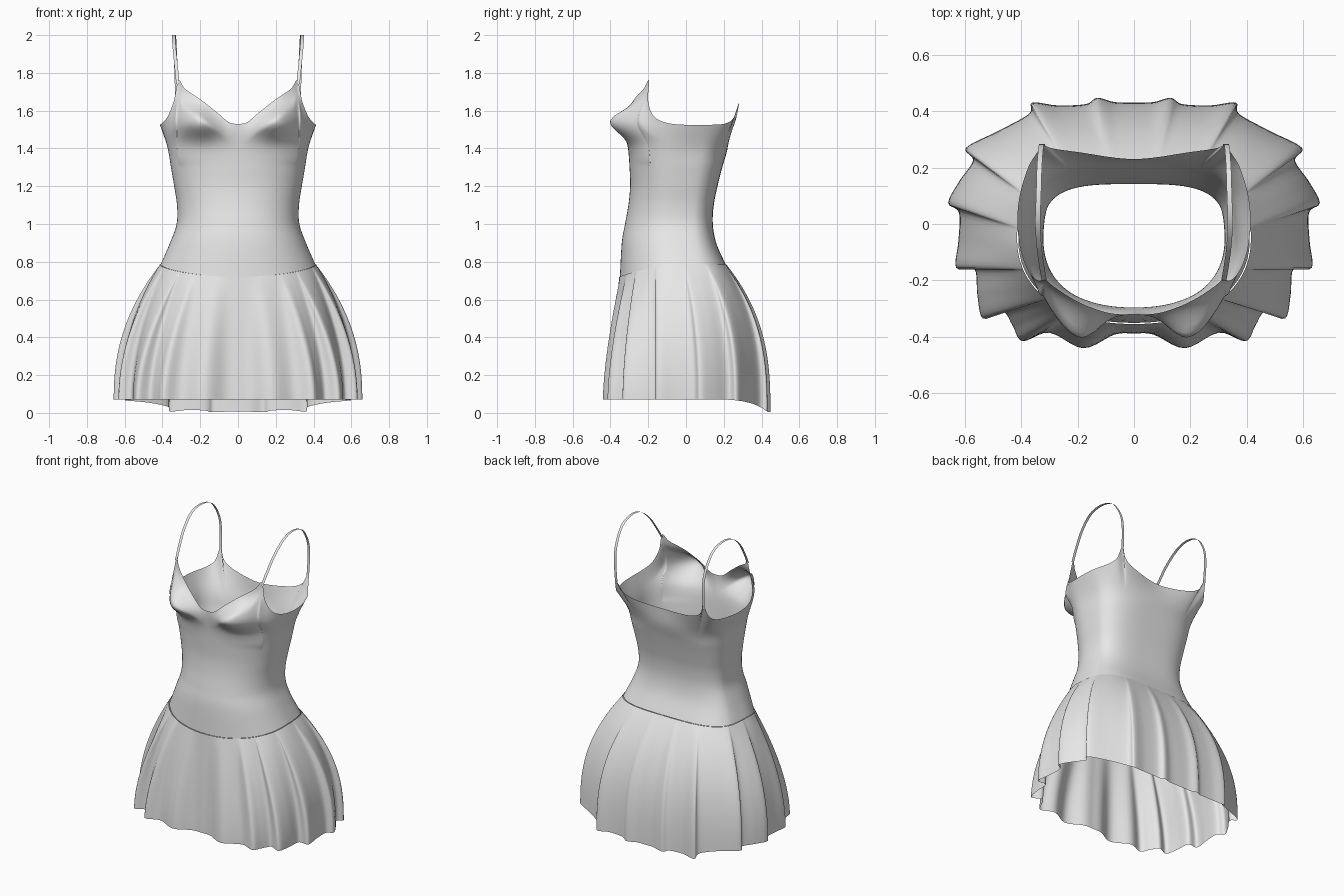
import bpy
import math
from mathutils import Vector

cube = bpy.data.objects.get("Cube")
if cube:
    bpy.data.objects.remove(cube, do_unlink=True)

fabric = bpy.data.materials.new("light_grey_fabric")
fabric.use_nodes = True
GREY = (0.8, 0.8, 0.8, 1)
fabric.diffuse_color = GREY
fabric.node_tree.nodes["Principled BSDF"].inputs["Base Color"].default_value = GREY


def spline(points, steps, symmetric=False):
    """Smooth curve through points; symmetric curves start and end on x = 0."""
    p = [Vector(q) for q in points]
    if symmetric:
        first, last = p[1].copy(), p[-2].copy()
        first.x, last.x = -first.x, -last.x
    else:
        first, last = 2 * p[0] - p[1], 2 * p[-1] - p[-2]
    p = [first] + p + [last]
    out = []
    for a, b, c, d in zip(p, p[1:], p[2:], p[3:]):
        for i in range(steps):
            t = i / steps
            out.append(0.5 * (2 * b + (c - a) * t + (2 * a - 5 * b + 4 * c - d) * t * t
                              + (3 * b - a - 3 * c + d) * t ** 3))
    return out + [p[-2]]


def cloth(name, columns):
    """Sheet through equal-length columns, mirrored across x."""
    rows = len(columns[0])
    verts = [v for col in columns for v in col]
    faces = [(i * rows + j, i * rows + j + 1, (i + 1) * rows + j + 1, (i + 1) * rows + j)
             for i in range(len(columns) - 1) for j in range(rows - 1)]
    mesh = bpy.data.meshes.new(name)
    mesh.from_pydata(verts, [], faces)
    mesh.materials.append(fabric)
    obj = bpy.data.objects.new(name, mesh)
    bpy.context.collection.objects.link(obj)
    bpy.ops.object.select_all(action='DESELECT')
    obj.select_set(True)
    bpy.context.view_layer.objects.active = obj
    bpy.ops.object.shade_smooth_by_angle(angle=math.radians(55))
    mirror = obj.modifiers.new("mirror", 'MIRROR')
    mirror.merge_threshold = 0.0005
    return obj


CENTRE_Y = -0.05


def section(angle, z, half_width, front, back):
    """Torso outline point: round in front, squarer at the back."""
    c, s = math.cos(angle), math.sin(angle)
    n = 2.2 if s < 0 else 2.2 + 1.2 * min(1, s * 2)
    r = (abs(c) ** n + abs(s) ** n) ** (-1 / n)
    depth = CENTRE_Y - front if s < 0 else back - CENTRE_Y
    return Vector((half_width * r * c, CENTRE_Y + depth * r * s, z))


def waist_seam(angle, gap=0.0):
    z = 0.785 - 0.065 * max(0, -math.sin(angle)) ** 1.5
    return section(angle, z, 0.41 + gap, -0.35 - gap, 0.21 + gap)


# Bodice: torso sections rising to a shaped neckline and armhole rim
TORSO = [(0.9, 0.36, -0.34, 0.16), (1.0, 0.325, -0.323, 0.142), (1.1, 0.323, -0.305, 0.147),
         (1.2, 0.338, -0.296, 0.167), (1.3, 0.355, -0.299, 0.192), (1.4, 0.372, -0.306, 0.22)]
RIM = [(0, -0.32, 1.53), (0.05, -0.32, 1.54), (0.11, -0.31, 1.59), (0.2, -0.275, 1.66),
       (0.28, -0.225, 1.715), (0.315, -0.197, 1.76), (0.34, -0.2, 1.65), (0.372, -0.17, 1.57),
       (0.4, -0.1, 1.535), (0.413, 0, 1.525), (0.405, 0.1, 1.525), (0.375, 0.2, 1.53),
       (0.345, 0.25, 1.56), (0.325, 0.28, 1.64), (0.29, 0.268, 1.57), (0.2, 0.255, 1.53),
       (0, 0.23, 1.51)]
STEPS = 6
columns = []
for edge in spline(RIM, STEPS, True):
    angle = math.atan2((edge.y - CENTRE_Y) / 0.29, edge.x / 0.41)
    column = spline([waist_seam(angle)] + [section(angle, *s) for s in TORSO] + [edge], STEPS)
    # extra rows over the bust, then push the cup forward
    column = column[:-STEPS - 1] + spline(column[-STEPS - 1:], 3)
    for v in column:
        if v.y < CENTRE_Y and v.z > 1.3:
            spread = 0.06 if v.z < 1.54 else 0.085
            cup = math.exp(-((abs(v.x) - 0.21) / 0.095) ** 2 / 2 - ((v.z - 1.54) / spread) ** 2 / 2)
            fade = min(1, (edge.z - v.z) / 0.1)
            v.y -= 0.125 * cup * fade
    columns.append(column)
cloth("bodice", columns)

# Skirt: pleated hem outline lofted up to the waist seam
HEM = [(0, 0.43), (0.07, 0.432), (0.13, 0.447), (0.17, 0.425), (0.27, 0.42), (0.36, 0.43),
       (0.372, 0.39), (0.48, 0.33), (0.595, 0.27), (0.57, 0.225), (0.62, 0.15), (0.658, 0.075),
       (0.62, 0.04), (0.622, -0.06), (0.63, -0.155), (0.565, -0.16), (0.555, -0.25),
       (0.535, -0.335), (0.465, -0.31), (0.43, -0.36), (0.395, -0.415), (0.3, -0.385),
       (0.18, -0.44), (0.07, -0.392), (0, -0.388)]
ROWS = 24
columns = []
for hem in spline([(x, y, 0) for x, y in HEM], 5, True):
    angle = math.atan2(hem.y / 0.44, hem.x / 0.65)
    hem.z = 0.072 - 0.068 * max(0, min(1, hem.y / 0.435)) ** 5
    top = waist_seam(angle, 0.004)
    s = math.sin(angle)
    bulge = 2.2 + (0.5 * s if s > 0 else 0.7 * s)
    column = []
    for j in range(ROWS + 1):
        t = j / ROWS
        p = top.lerp(hem, 1 - (1 - t) ** bulge)
        p.z = top.z + (hem.z - top.z) * t
        column.append(p)
    columns.append(column)
cloth("skirt", columns)

# Shoulder straps: thin flat ribbons arching from cup to back
STRAP = [(0.318, -0.2, 1.74), (0.325, -0.16, 1.81), (0.335, -0.09, 1.91), (0.341, 0, 1.982),
         (0.338, 0.1, 2.0), (0.335, 0.2, 1.965), (0.33, 0.268, 1.86), (0.326, 0.284, 1.75),
         (0.323, 0.276, 1.61)]
half = Vector((0.009, 0, 0))
cloth("shoulder_straps", [(p - half, p + half) for p in spline(STRAP, 6)])
